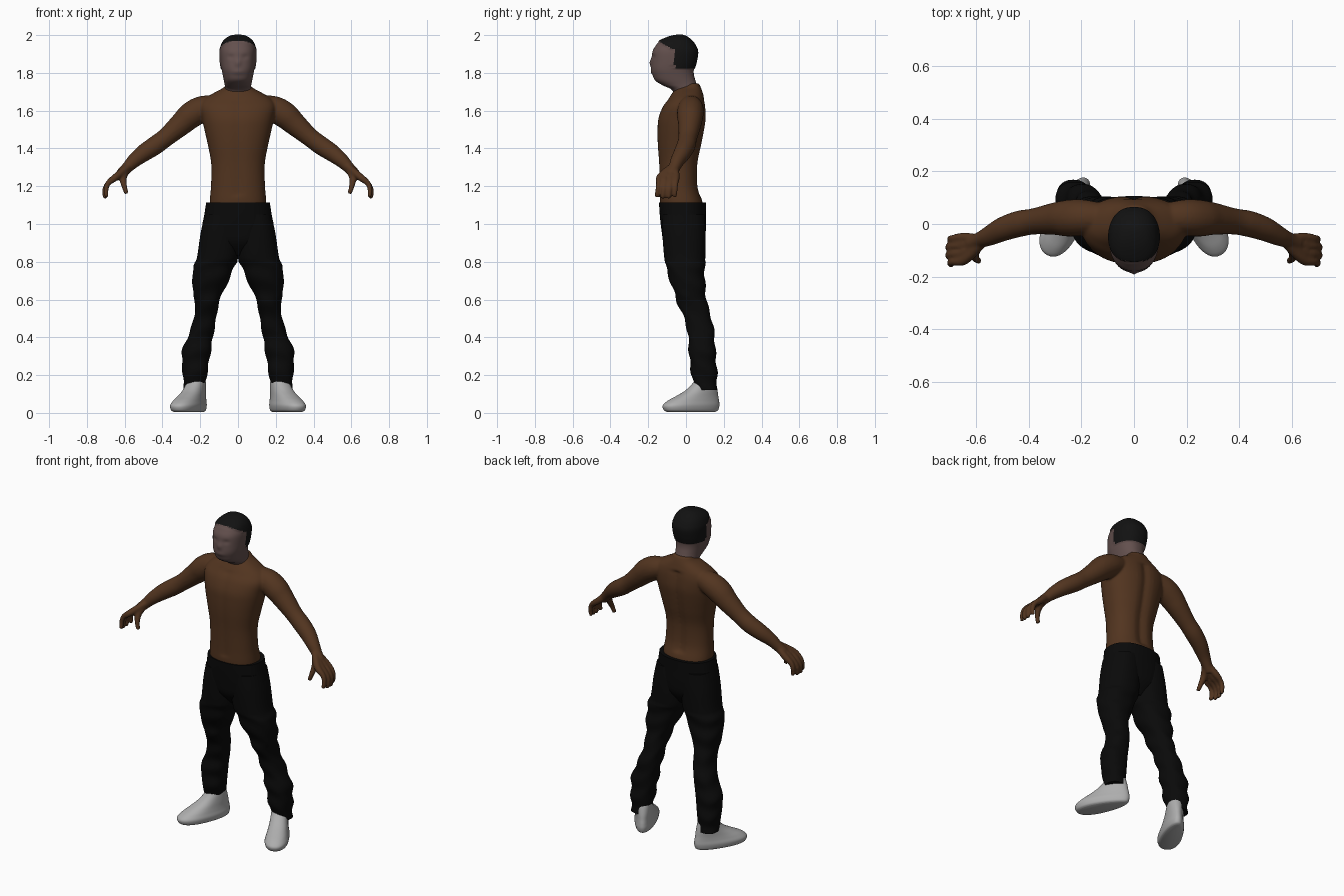
import bpy, bmesh, math
from mathutils import Vector, Matrix

if "Cube" in bpy.data.objects:
    bpy.data.objects.remove(bpy.data.objects["Cube"], do_unlink=True)


def material(name, *rgb):
    mat = bpy.data.materials.new(name)
    mat.use_nodes = True
    mat.diffuse_color = (*rgb, 1)
    for node in mat.node_tree.nodes:
        if node.type == 'BSDF_PRINCIPLED':
            node.inputs["Base Color"].default_value = (*rgb, 1)
            node.inputs["Roughness"].default_value = 0.8
    return mat


SKIN = material("brown skin", 0.085, 0.035, 0.014)
FACE = material("greyish face skin", 0.125, 0.08, 0.075)
HAIR = material("black hair", 0.006, 0.006, 0.006)
CLOTH = material("black cloth", 0.003, 0.003, 0.003)
SHOE = material("light grey shoe", 0.42, 0.42, 0.42)


def smooth_path(keys, steps):
    """Catmull-Rom interpolation of equal-length tuples."""
    out = []
    last = len(keys) - 1
    for i in range(last):
        a, b, c, d = (keys[max(0, min(last, i + k))] for k in (-1, 0, 1, 2))
        for s in range(steps):
            t = s / steps
            out.append([q + 0.5 * t * (r - p + t * (2*p - 5*q + 4*r - u + t * (3*(q - r) + u - p)))
                        for p, q, r, u in zip(a, b, c, d)])
    out.append(list(keys[-1]))
    return out


def skin_rings(bm, rings):
    """Bridge a list of point rings and cap both ends."""
    rows = [[bm.verts.new(p) for p in ring] for ring in rings]
    n = len(rows[0])
    for low, high in zip(rows, rows[1:]):
        for i in range(n):
            j = (i + 1) % n
            bm.faces.new((low[i], low[j], high[j], high[i]))
    bm.faces.new(rows[0][::-1])
    bm.faces.new(rows[-1])
    return [v for row in rows for v in row]


def loft(bm, keys, sides=48, steps=5, power=2.3):
    """Horizontal rounded sections: (z, x_min, x_max, y_front, y_back)."""
    def bend(v):
        return math.copysign(abs(v) ** (2 / power), v)
    rings = []
    for z, x0, x1, y0, y1 in smooth_path(keys, steps):
        rings.append([((x0 + x1) / 2 + (x1 - x0) / 2 * bend(math.cos(a)),
                       (y0 + y1) / 2 + (y1 - y0) / 2 * bend(math.sin(a)), z)
                      for a in (math.tau * i / sides for i in range(sides))])
    return skin_rings(bm, rings)


def tube(bm, keys, side, sides=20, steps=5):
    """Round limb along (x, y, z, radius) points, on one side of the body."""
    path = smooth_path(keys, steps)
    pts = [Vector((side * p[0], p[1], p[2])) for p in path]
    rings = []
    for i, p in enumerate(pts):
        along = pts[min(i + 1, len(pts) - 1)] - pts[max(i - 1, 0)]
        turn = along.to_track_quat('Z', 'Y')
        rings.append([p + turn @ Vector((math.cos(a), math.sin(a), 0)) * path[i][3]
                      for a in (math.tau * k / sides for k in range(sides))])
    skin_rings(bm, rings)


def finish(bm, name, *mats):
    bmesh.ops.recalc_face_normals(bm, faces=bm.faces)
    mesh = bpy.data.meshes.new(name)
    bm.to_mesh(mesh)
    bm.free()
    ob = bpy.data.objects.new(name, mesh)
    bpy.context.collection.objects.link(ob)
    for m in mats:
        mesh.materials.append(m)
    bpy.ops.object.select_all(action='DESELECT')
    ob.select_set(True)
    bpy.context.view_layer.objects.active = ob
    bpy.ops.object.shade_smooth_by_angle(angle=math.radians(50))
    return ob


def centred(rows):
    """Turn (z, half_width, y_front, y_back) into loft sections."""
    return [(z, -w, w, f, b) for z, w, f, b in rows]


# Torso, with a shallow groove down the spine and chest
bm = bmesh.new()
torso = loft(bm, centred([
    (1.06, .14, -.125, .08), (1.11, .15, -.138, .088), (1.2, .143, -.14, .065),
    (1.32, .142, -.145, .065), (1.42, .16, -.152, .085), (1.5, .178, -.153, .1),
    (1.56, .19, -.148, .108), (1.62, .2, -.125, .105), (1.66, .18, -.095, .098),
    (1.69, .135, -.075, .09), (1.72, .08, -.05, .08), (1.745, .055, 0, .068)]))
for v in torso:
    if 1.15 < v.co.z < 1.66:
        depth = 0.014 if v.co.y > 0 else 0.005
        v.co.y -= math.copysign(depth, v.co.y) * math.exp(-(v.co.x / 0.028) ** 2)

# Arms, fingers and thumbs
for side in (1, -1):
    tube(bm, [(.1, .025, 1.635, .05), (.19, .025, 1.61, .068), (.25, .022, 1.575, .07),
              (.3, .02, 1.53, .062), (.38, .01, 1.46, .05), (.44, 0, 1.415, .05),
              (.5, -.02, 1.375, .046), (.55, -.045, 1.335, .038),
              (.585, -.06, 1.3, .031), (.62, -.075, 1.265, .028)], side)
    for k in range(4):
        y = -.052 - .028 * k
        drop = .008 * (k in (0, 3))
        tube(bm, [(.585, -.06 - .006 * k, 1.3, .02), (.645, y, 1.25, .02),
                  (.688, y * 1.06, 1.215, .015), (.707 - drop, y * 1.1, 1.175, .0135),
                  (.702 - drop, y * 1.15, 1.135 + drop, .011)], side, 12)
    tube(bm, [(.59, -.075, 1.29, .022), (.608, -.11, 1.245, .02),
              (.602, -.132, 1.2, .015), (.59, -.14, 1.16, .012)], side, 12)

# Fuse torso and arms into one soft surface
body = finish(bm, "torso_and_arms", SKIN)
fuse = body.modifiers.new("fuse", 'REMESH')
fuse.mode = 'VOXEL'
fuse.voxel_size = 0.0065
fuse.use_smooth_shade = True
soften = body.modifiers.new("soften", 'SMOOTH')
soften.factor = 0.5
soften.iterations = 6

# Head and neck
bm = bmesh.new()
head = loft(bm, centred([
    (1.66, .07, -.045, .055), (1.71, .068, -.075, .06), (1.735, .07, -.125, .058),
    (1.76, .075, -.163, .05), (1.79, .081, -.177, .042), (1.82, .087, -.184, .042),
    (1.86, .092, -.182, .053), (1.91, .094, -.178, .06), (1.94, .088, -.163, .05),
    (1.965, .076, -.142, .033), (1.985, .054, -.1, .01), (1.995, .03, -.065, -.01),
    (1.998, .008, -.04, -.025)]), sides=64, steps=7)
for v in head:
    x, y, z = v.co
    if y < -.1:
        nose = .01 * math.exp(-(x / .014) ** 2 - ((z - 1.855) / .02) ** 2)
        eyes = .006 * math.exp(-((abs(x) - .038) / .018) ** 2 - ((z - 1.885) / .013) ** 2)
        mouth = .004 * math.exp(-(x / .03) ** 2 - ((z - 1.805) / .014) ** 2)
        v.co.y += eyes - nose - mouth

# Hair cap, raised slightly along the hairline
bmesh.ops.recalc_face_normals(bm, faces=bm.faces)
bm.normal_update()
cap = set()
for f in bm.faces:
    c = f.calc_center_median()
    if c.z > 1.825 and c.z > 1.92 - .55 * (c.y + .06) - (.2 if c.y > -.06 else 0):
        f.material_index = 1
        cap.update(f.verts)
for v, n in [(v, v.normal.copy()) for v in cap]:
    v.co += n * .005
finish(bm, "head_with_hair", FACE, HAIR)

# Trousers: hips and two baggy legs with cloth folds
bm = bmesh.new()
loft(bm, centred([(1.115, .168, -.143, .107), (1.05, .178, -.139, .106),
                  (.97, .188, -.13, .105), (.9, .14, -.115, .095), (.83, .04, -.06, .05)]))
for side in (1, -1):
    rows = [(1.05, 0, .176, -.125, .098), (.95, -.01, .198, -.125, .104),
            (.82, 0, .218, -.115, .102), (.77, .022, .238, -.105, .099),
            (.7, .05, .24, -.085, .1), (.63, .083, .238, -.06, .105),
            (.58, .103, .226, -.045, .112), (.5, .115, .235, -.01, .135),
            (.42, .13, .258, .01, .15), (.34, .142, .293, .015, .155),
            (.28, .152, .297, .02, .16), (.2, .165, .292, .03, .165),
            (.12, .178, .285, .05, .162)]
    leg = loft(bm, [(z, side * a, side * b, f, k) for z, a, b, f, k in rows], steps=6)
    for v in leg:
        if v.co.z < .8:
            fold = math.sin(60 * v.co.z + 25 * v.co.y + 15 * side * v.co.x)
            v.co.y += .004 * fold
            v.co.x += .003 * side * fold
finish(bm, "trousers", CLOTH)

# Shoes, turned outwards, wider at the toes
for side, label in ((1, "left"), (-1, "right")):
    bm = bmesh.new()
    shoe = loft(bm, centred([
        (.006, .05, -.145, .14), (.015, .06, -.16, .155), (.04, .065, -.165, .162),
        (.065, .06, -.135, .16), (.09, .056, -.085, .155), (.12, .054, -.03, .15),
        (.16, .052, .015, .14), (.19, .05, .03, .13)]), power=2.2)
    for v in shoe:
        v.co.x *= 1 - 1.4 * v.co.y
    bm.transform(Matrix.Translation((side * .255, .03, 0))
                 @ Matrix.Rotation(side * math.radians(27), 4, 'Z'))
    finish(bm, label + "_shoe", SHOE)
